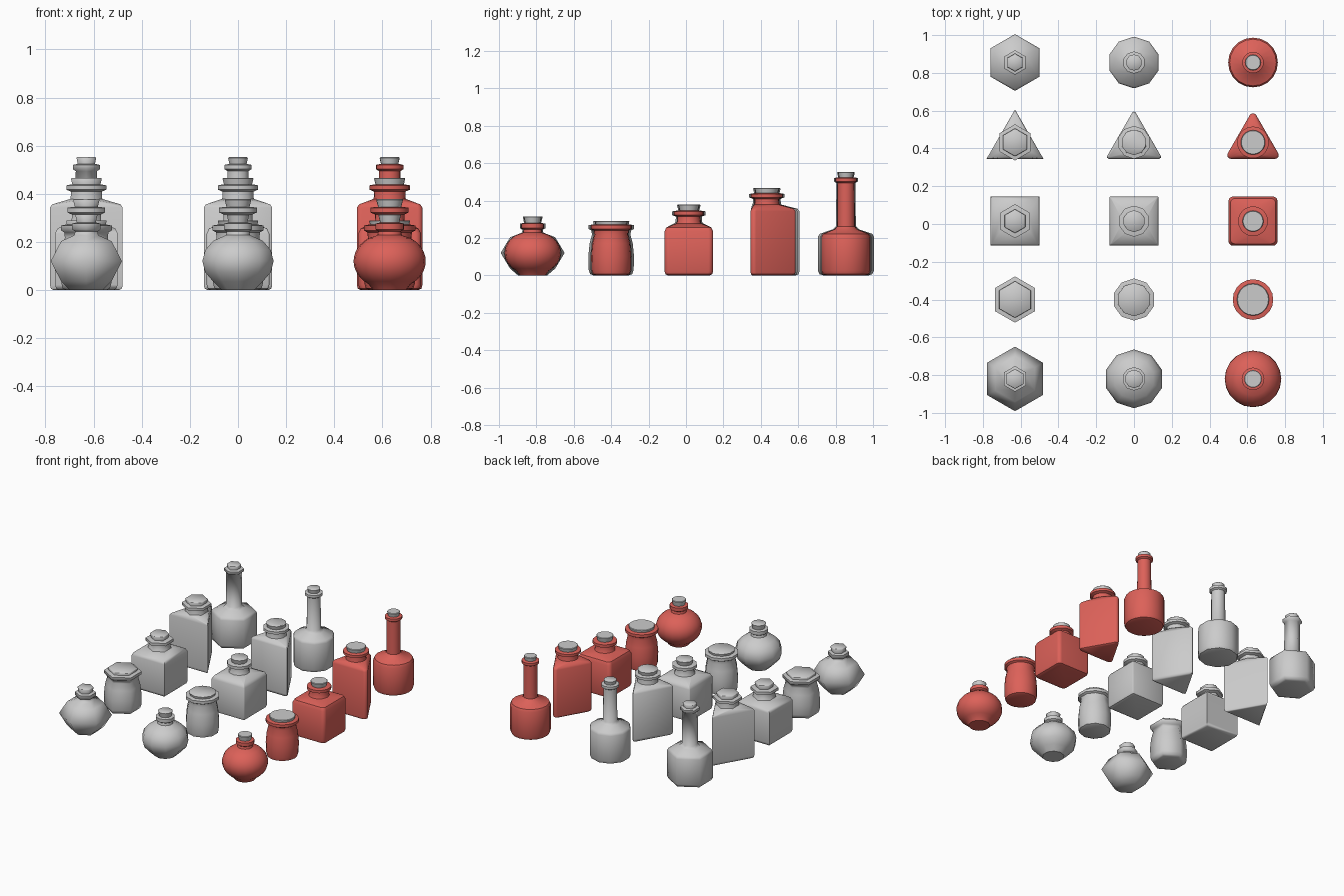
import bpy, bmesh
from math import sin, cos, pi, radians

if "Cube" in bpy.data.objects:
    bpy.data.objects.remove(bpy.data.objects["Cube"])

red = bpy.data.materials.new("red_glass")
red.diffuse_color = (0.72, 0.12, 0.10, 1)
red.use_nodes = True
red.node_tree.nodes["Principled BSDF"].inputs["Base Color"].default_value = red.diffuse_color


def lathe(bm, profile, n):
    """Closed n-sided turned shape; profile radii are measured to the flat sides."""
    k = 1 / cos(pi / n)
    rings = [[bm.verts.new((r * k * cos(pi / 2 + 2 * pi * i / n),
                            r * k * sin(pi / 2 + 2 * pi * i / n), z)) for i in range(n)]
             for r, z in profile]
    for a, b in zip(rings, rings[1:]):
        for i in range(n):
            j = (i + 1) % n
            bm.faces.new((a[i], a[j], b[j], b[i]))
    bm.faces.new(rings[0][::-1])
    bm.faces.new(rings[-1])


def section(sides, apothem, rad, segs):
    """Outline of a regular polygon with rounded corners."""
    pts = []
    d = (apothem - rad) / cos(pi / sides)
    start = pi / 2 if sides == 3 else pi / 4
    for c in range(sides):
        a = start + 2 * pi * c / sides
        if rad == 0:
            pts.append((d * cos(a), d * sin(a)))
            continue
        for s in range(segs + 1):
            t = a + (2 * s / segs - 1) * pi / sides
            pts.append((d * cos(a) + rad * cos(t), d * sin(a) + rad * sin(t)))
    return pts


def prism_body(bm, sides, rows, rad, segs, neck, n):
    """Rounded prism whose shoulder blends into the round neck ring."""
    for ap, z in rows:
        for x, y in section(sides, ap, rad, segs):
            bm.verts.new((x, y, z))
    r, z = neck
    r /= cos(pi / n)
    for i in range(n):
        a = pi / 2 + 2 * pi * i / n
        bm.verts.new((r * cos(a), r * sin(a), z))
    bmesh.ops.convex_hull(bm, input=bm.verts[:], use_existing_faces=False)
    bmesh.ops.delete(bm, geom=[v for v in bm.verts if not v.link_faces], context='VERTS')
    bmesh.ops.dissolve_limit(bm, angle_limit=radians(0.5), verts=bm.verts[:], edges=bm.edges[:])


def finish(bm, name, x, y, mat, angle):
    bmesh.ops.recalc_face_normals(bm, faces=bm.faces[:])
    me = bpy.data.meshes.new(name)
    bm.to_mesh(me)
    bm.free()
    for p in me.polygons:
        p.use_smooth = True
    me.set_sharp_from_angle(angle=radians(angle))
    ob = bpy.data.objects.new(name, me)
    ob.location = (x, y, 0)
    bpy.context.collection.objects.link(ob)
    if mat:
        me.materials.append(mat)


def lip(r_neck, r_lip, r_in, z0, z1):
    """Neck end with a protruding rim."""
    return [(r_neck, z0 - 0.008), (r_lip, z0), (r_lip, z1), (r_in, z1 + 0.004)]


# detail levels: name, x, sides, flask latitudes, corner segments, material, smooth angle
levels = [
    ("low", -0.63, 6, range(-45, 46, 45), 1, None, 62),
    ("mid", 0.0, 10, range(-46, 47, 23), 2, None, 45),
    ("high", 0.63, 20, range(-54, 55, 9), 6, red, 40),
]

for lvl, (tag, x, n, lats, segs, mat, ang) in enumerate(levels):
    # round flask
    flask = [(0.068, 0)]
    flask += [(0.148 * cos(radians(a)), 0.12 + 0.118 * sin(radians(a))) for a in lats]
    flask += [(0.05, 0.228)] + lip(0.047, 0.059, 0.043, 0.252, 0.276)
    # wide-mouthed jar
    jar = [(0.082, 0), (0.098, 0.007), (0.104, 0.03), (0.106, 0.10), (0.100, 0.17),
           (0.089, 0.218)] + lip(0.092, 0.106, 0.085, 0.248, 0.268)
    # long-necked bottle
    long = [(0.105, 0), (0.122, 0.006), (0.13, 0.025), (0.13, 0.205), (0.122, 0.222),
            (0.06, 0.246), (0.046, 0.262)] + lip(0.044, 0.056, 0.038, 0.502, 0.52)
    turned = [("flask", -0.82, flask, (0.037, 0.046, 0.27, 0.315)),
              ("jar", -0.40, jar, (0.078, 0.084, 0.26, 0.29)),
              ("long_bottle", 0.855, long, (0.033, 0.041, 0.51, 0.552))]

    # square and triangular bottles
    sq_rad, tri_rad = [(0, 0), (0.006, 0.01), (0.025, 0.02)][lvl]
    square = (4, [(0.112, 0), (0.125, 0.006), (0.13, 0.022), (0.13, 0.235), (0.12, 0.256)],
              sq_rad, (0.07, 0.276))
    sq_neck = [(0.07, 0.268), (0.061, 0.288)] + lip(0.06, 0.078, 0.055, 0.322, 0.342)
    tri = (3, [(0.078, 0), (0.085, 0.006), (0.087, 0.02), (0.087, 0.343), (0.082, 0.356)],
           tri_rad, (0.068, 0.378))
    tri_neck = [(0.068, 0.37), (0.065, 0.385)] + lip(0.064, 0.083, 0.062, 0.417, 0.435)
    prisms = [("square_bottle", 0.015, square, sq_neck, (0.045, 0.055, 0.335, 0.378)),
              ("triangle_bottle", 0.432, tri, tri_neck, (0.055, 0.064, 0.425, 0.466))]

    corks = []
    for name, y, profile, cork in turned:
        bm = bmesh.new()
        lathe(bm, profile, n)
        finish(bm, f"{name}_{tag}", x, y, mat, ang)
        corks.append((name, y, cork))
    for name, y, (sides, rows, rad, neck), neck_profile, cork in prisms:
        bm = bmesh.new()
        prism_body(bm, sides, rows, rad, segs, neck, n)
        lathe(bm, neck_profile, n)
        finish(bm, f"{name}_{tag}", x, y, mat, ang)
        corks.append((name, y, cork))

    # tapered stoppers
    for name, y, (r0, r1, z0, z1) in corks:
        bm = bmesh.new()
        lathe(bm, [(r0, z0), (r1, z1 - 0.003), (r1 - 0.003, z1)], n)
        finish(bm, f"{name}_cork_{tag}", x, y, None, ang)
